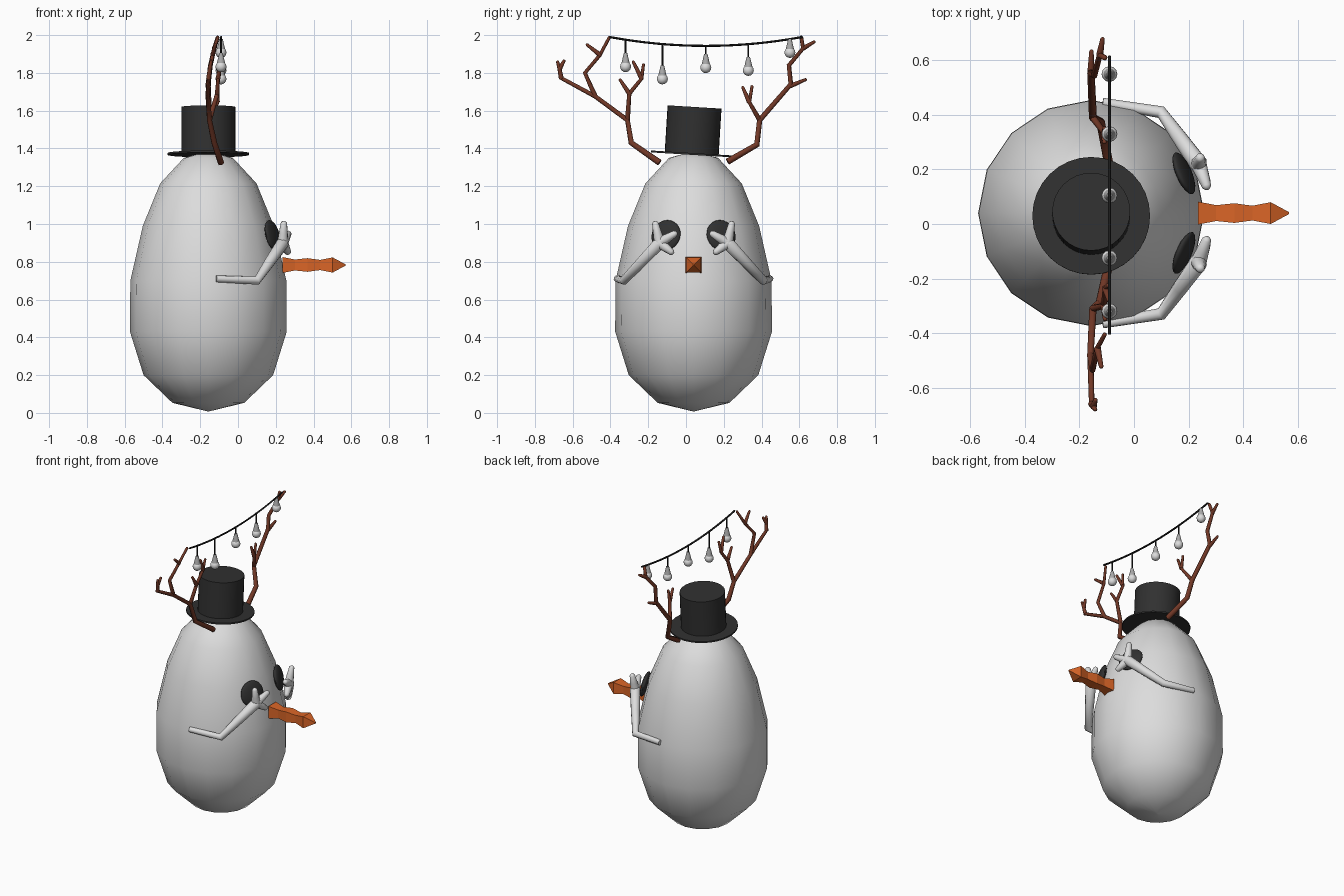
import bpy, bmesh, math
from mathutils import Vector, Matrix

if "Cube" in bpy.data.objects:
    bpy.data.objects.remove(bpy.data.objects["Cube"])

CX, CY = -0.157, 0.04          # body axis; the face looks along +x


def mat(name, rgb):
    m = bpy.data.materials.new(name)
    m.diffuse_color = (*rgb, 1)
    m.use_nodes = True
    m.node_tree.nodes["Principled BSDF"].inputs["Base Color"].default_value = m.diffuse_color
    return m


WHITE = mat("snow white", (0.72, 0.72, 0.72))
BLACK = mat("charcoal", (0.03, 0.03, 0.03))
ORANGE = mat("carrot orange", (0.70, 0.13, 0.02))
BROWN = mat("bark brown", (0.17, 0.04, 0.02))
WIRE = mat("wire black", (0.012, 0.012, 0.012))
GREY = mat("metal grey", (0.40, 0.40, 0.40))


def finish(bm, name, material, smooth=None):
    bmesh.ops.recalc_face_normals(bm, faces=bm.faces[:])
    me = bpy.data.meshes.new(name)
    bm.to_mesh(me)
    bm.free()
    ob = bpy.data.objects.new(name, me)
    bpy.context.collection.objects.link(ob)
    me.materials.append(material)
    if smooth:
        bpy.ops.object.select_all(action='DESELECT')
        ob.select_set(True)
        bpy.context.view_layer.objects.active = ob
        bpy.ops.object.shade_smooth_by_angle(angle=math.radians(smooth))
    return ob


def loft(bm, rings):
    """Skin a list of rings (lists of points) and cap both ends."""
    vs = [[bm.verts.new(p) for p in r] for r in rings]
    n = len(vs[0])
    for a, b in zip(vs, vs[1:]):
        for i in range(n):
            j = (i + 1) % n
            bm.faces.new((a[i], a[j], b[j], b[i]))
    bm.faces.new(vs[0])
    bm.faces.new(vs[-1])


def lathe(bm, profile, n, matrix=Matrix(), start=0.0):
    """Revolve (radius, height) pairs round local z."""
    loft(bm, [[matrix @ Vector((r * math.cos(start + math.tau * i / n),
                                r * math.sin(start + math.tau * i / n), z))
               for i in range(n)] for r, z in profile])


def tube(bm, pts, r0, r1, n=8):
    """Tapered tube along a path with rounded tip."""
    pts = [Vector(p) for p in pts]
    pts.append(pts[-1] + (pts[-1] - pts[-2]).normalized() * r1 * 0.6)
    last = len(pts) - 1
    side = None
    rings = []
    for k, p in enumerate(pts):
        t = Vector()
        if k:
            t += (p - pts[k - 1]).normalized()
        if k < last:
            t += (pts[k + 1] - p).normalized()
        t.normalize()
        if side is None:
            side = t.orthogonal()
        u = (side - t * side.dot(t)).normalized()
        side, v = u, t.cross(u)
        r = r1 * 0.5 if k == last else r0 + (r1 - r0) * k / (last - 1)
        rings.append([p + r * (u * math.cos(a) + v * math.sin(a))
                      for a in (math.tau * i / n for i in range(n))])
    loft(bm, rings)


# egg-shaped body
bm = bmesh.new()
lathe(bm, [(0.004, 0.008), (0.19, 0.053), (0.343, 0.20), (0.415, 0.43), (0.413, 0.70),
           (0.347, 0.99), (0.255, 1.215), (0.13, 1.35), (0.004, 1.385)], 16,
      Matrix.Translation((CX, CY, 0)))
finish(bm, "body", WHITE, 60)

# top hat, tipped a little
bm = bmesh.new()
tip = Matrix.Translation((CX, CY - 0.01, 1.37)) @ Matrix.Rotation(math.radians(-3.5), 4, 'X')
lathe(bm, [(0.216, -0.004), (0.216, 0.006), (0.143, 0.006), (0.143, 0.25)], 32, tip)
finish(bm, "top_hat", BLACK, 30)

# carrot nose: square section with a wavy taper
bm = bmesh.new()
nose = Matrix.Translation((0.235, CY, 0.783)) @ Matrix.Rotation(math.pi / 2, 4, 'Y')
waves = [0.042, 0.029, 0.036, 0.027, 0.040, 0.004]
lathe(bm, [(r * math.sqrt(2), 0.0666 * i) for i, r in enumerate(waves)], 4, nose, math.pi / 4)
finish(bm, "carrot_nose", ORANGE)

# eyes and arms, mirrored about the body axis
for s, label in ((-1, "left"), (1, "right")):
    bm = bmesh.new()
    place = (Matrix.Translation((0.183, CY + s * 0.146, 0.94))
             @ Matrix.Rotation(s * math.radians(23), 4, 'Z')
             @ Matrix.Rotation(math.radians(-14), 4, 'Y')
             @ Matrix.Diagonal((0.022, 0.083, 0.083, 1)))
    bmesh.ops.create_uvsphere(bm, u_segments=20, v_segments=12, radius=1, matrix=place)
    finish(bm, label + "_eye", BLACK, 60)

    shoulder, elbow, palm, up, mid, low = (
        Vector((x, CY + s * d, z)) for x, d, z in (
            (-0.115, 0.405, 0.71), (0.10, 0.37, 0.70), (0.237, 0.18, 0.90),
            (0.243, 0.203, 1.005), (0.267, 0.097, 0.95), (0.265, 0.115, 0.85)))
    bm = bmesh.new()
    tube(bm, [shoulder, elbow, elbow.lerp(palm, 0.5), palm], 0.018, 0.034, 10)
    for finger in (up, mid, low):
        tube(bm, [palm, palm.lerp(finger, 0.5), finger], 0.030, 0.017, 10)
    finish(bm, label + "_arm", WHITE, 60)


# branch antlers drawn as (y, z) paths; depth follows a shallow bow
def bark(y, z):
    inner = 0.05 if z > 1.6 and abs(y - CY) < 0.4 else 0
    return (-0.16 + 0.55 * (z - 1.68) ** 2 + inner, y, z)


def antler(name, trunk, twigs):
    bm = bmesh.new()
    tube(bm, [bark(*p) for p in trunk], 0.017, 0.010)
    for t in twigs:
        tube(bm, [bark(*p) for p in t], 0.013, 0.008)
    finish(bm, name, BROWN, 60)


antler("left_antler",
       [(-0.14, 1.325), (-0.29, 1.43), (-0.31, 1.55), (-0.48, 1.675), (-0.665, 1.775)],
       [[(-0.66, 1.77), (-0.67, 1.82), (-0.68, 1.86)], [(-0.67, 1.82), (-0.645, 1.865)],
        [(-0.48, 1.675), (-0.535, 1.80), (-0.455, 1.895), (-0.405, 1.99)],
        [(-0.455, 1.895), (-0.525, 1.95)],
        [(-0.31, 1.55), (-0.30, 1.69), (-0.235, 1.77), (-0.225, 1.845)],
        [(-0.30, 1.69), (-0.35, 1.765)], [(-0.235, 1.77), (-0.28, 1.86)]])
antler("right_antler",
       [(0.22, 1.33), (0.375, 1.42), (0.39, 1.55), (0.555, 1.74), (0.545, 1.84),
        (0.62, 1.93), (0.61, 1.99)],
       [[(0.62, 1.93), (0.68, 1.965)], [(0.55, 1.73), (0.635, 1.765)],
        [(0.39, 1.55), (0.335, 1.645), (0.35, 1.73)], [(0.335, 1.645), (0.30, 1.725)]])

# sagging string between the antlers, with hanging cords
WX = -0.09


def string_z(y):
    return 1.943 + 0.047 * ((y - 0.105) / 0.51) ** 2


bulbs = ((-0.32, 1.905), (-0.125, 1.84), (0.105, 1.90), (0.33, 1.885), (0.55, 1.98))
bm = bmesh.new()
tube(bm, [(WX, y, string_z(y)) for y in (-0.405 + 1.02 * i / 16 for i in range(17))],
     0.006, 0.006, 6)
for y, z in bulbs:
    tube(bm, [(WX, y, string_z(y) + 0.004), (WX, y, z - 0.012)], 0.005, 0.005, 6)
finish(bm, "light_string", WIRE, 60)

# bulbs: screw cap above, round glass below
for i, (y, z) in enumerate(bulbs, 1):
    bm = bmesh.new()
    lathe(bm, [(0.009, 0), (0.022, -0.055)], 12, Matrix.Translation((WX, y, z)))
    finish(bm, f"bulb_cap_{i}", GREY, 40)
    bm = bmesh.new()
    bmesh.ops.create_uvsphere(bm, u_segments=12, v_segments=8, radius=0.029,
                              matrix=Matrix.Translation((WX, y, z - 0.072)))
    finish(bm, f"bulb_glass_{i}", WHITE, 60)
